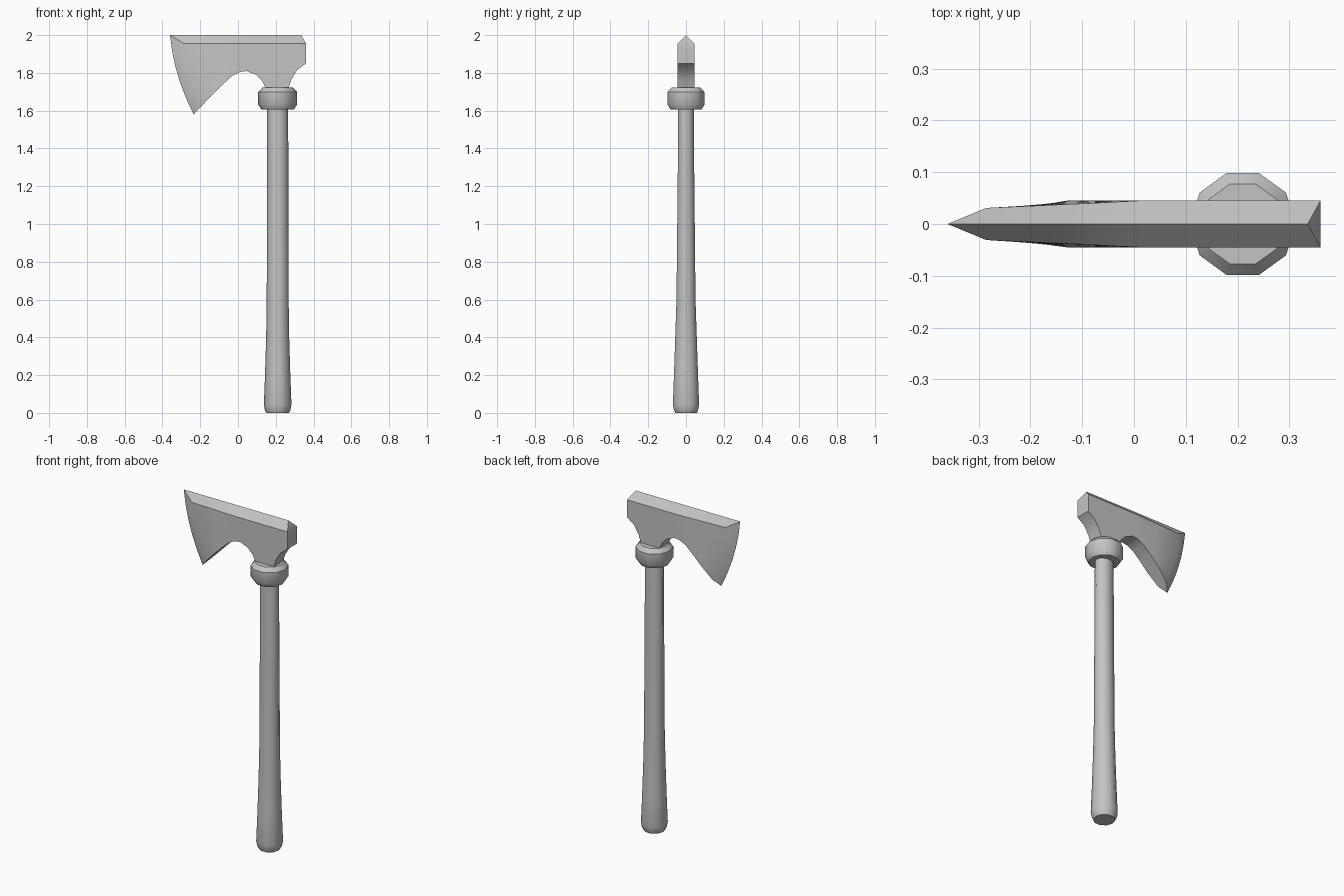
import bpy, bmesh, math

cube = bpy.data.objects.get("Cube")
if cube:
    bpy.data.objects.remove(cube, do_unlink=True)

grey = bpy.data.materials.new("plain grey")
grey.use_nodes = True
colour = (0.55, 0.55, 0.55, 1)
grey.diffuse_color = colour
grey.node_tree.nodes["Principled BSDF"].inputs["Base Color"].default_value = colour

AXIS_X = 0.21  # handle axis
SIDES = 10


def finish(name, bm, angle):
    """Clean the mesh, turn it into an object and shade it."""
    bmesh.ops.remove_doubles(bm, verts=bm.verts, dist=0.0005)
    bmesh.ops.recalc_face_normals(bm, faces=bm.faces)
    mesh = bpy.data.meshes.new(name)
    bm.to_mesh(mesh)
    bm.free()
    mesh.materials.append(grey)
    obj = bpy.data.objects.new(name, mesh)
    bpy.context.collection.objects.link(obj)
    bpy.ops.object.select_all(action='DESELECT')
    obj.select_set(True)
    bpy.context.view_layer.objects.active = obj
    bpy.ops.object.shade_smooth_by_angle(angle=math.radians(angle))
    return obj


def add_face(bm, verts):
    """Add a face, dropping corners that share a position."""
    corners = []
    for v in verts:
        if all((v.co - c.co).length > 0.0005 for c in corners):
            corners.append(v)
    if len(corners) > 2:
        bm.faces.new(corners)


def bridge(bm, loops):
    for a, b in zip(loops, loops[1:]):
        for i in range(len(a)):
            j = (i + 1) % len(a)
            add_face(bm, (a[i], a[j], b[j], b[i]))


def turned(name, rings, angle):
    """Stack of ten-sided rings: (z, x radius, y radius)."""
    bm = bmesh.new()
    loops = []
    for z, rx, ry in rings:
        turns = [math.tau * i / SIDES for i in range(SIDES)]
        loops.append([bm.verts.new((AXIS_X + rx * math.cos(t), ry * math.sin(t), z))
                      for t in turns])
    bridge(bm, loops)
    bm.faces.new(loops[0])
    bm.faces.new(loops[-1])
    return finish(name, bm, angle)


# Handle, flaring to a rounded butt
turned("handle", [(0, 0.06, 0.06), (0.015, 0.068, 0.067), (0.045, 0.073, 0.073),
                  (0.2, 0.067, 0.067), (0.4, 0.061, 0.06), (0.6, 0.058, 0.053),
                  (1.45, 0.056, 0.044), (1.65, 0.055, 0.044)], 45)

# Chamfered collar
turned("collar", [(1.605, 0.085, 0.085), (1.632, 0.103, 0.103),
                  (1.698, 0.103, 0.103), (1.722, 0.081, 0.081)], 37)

# Axe head: sections running from the cutting edge to the poll
ROWS = 6
TOP, RIDGE = 1.955, 2.0


def arc(start, end, bulge):
    """Column of (x, z) points bowed towards -x."""
    points = []
    for i in range(ROWS):
        t = i / (ROWS - 1)
        points.append((start[0] + (end[0] - start[0]) * t - bulge * 4 * t * (1 - t),
                       start[1] + (end[1] - start[1]) * t))
    return points


def section(bm, points, half_top, half_bottom, ridge_x):
    halves = [half_top + (half_bottom - half_top) * i / (ROWS - 1) for i in range(ROWS)]
    front = [bm.verts.new((x, -h, z)) for (x, z), h in zip(points, halves)]
    back = [bm.verts.new((x, h, z)) for (x, z), h in zip(points, halves)]
    return [bm.verts.new((ridge_x, 0, RIDGE))] + front + back[::-1]


bm = bmesh.new()
loops = [section(bm, arc((-0.36, RIDGE), (-0.235, 1.58), 0.022), 0, 0, -0.36),
         section(bm, arc((-0.285, TOP), (-0.197, 1.62), 0.016), 0.031, 0.033, -0.285)]

# Lower outline: x, bottom z, half thickness at top and bottom
outline = [(-0.13, 1.69, 0.038, 0.045), (-0.085, 1.735, 0.04, 0.045),
           (-0.03, 1.785, 0.043, 0.045), (0.01, 1.805, 0.045, 0.045),
           (0.045, 1.81, 0.045, 0.045), (0.095, 1.79, 0.045, 0.045),
           (0.13, 1.755, 0.045, 0.045), (0.15, 1.71, 0.045, 0.045),
           (0.265, 1.71, 0.045, 0.045), (0.283, 1.765, 0.045, 0.045),
           (0.313, 1.815, 0.045, 0.045), (0.36, 1.85, 0.045, 0.045)]
for x, low, half_top, half_bottom in outline:
    loops.append(section(bm, arc((x, TOP), (x, low), 0), half_top, half_bottom,
                         min(x, 0.335)))
bridge(bm, loops)

# Poll end: sloped triangle above a flat face
end = loops[-1]
bm.faces.new((end[0], end[1], end[-1]))
bm.faces.new(end[1:])
finish("axe_head", bm, 30)
